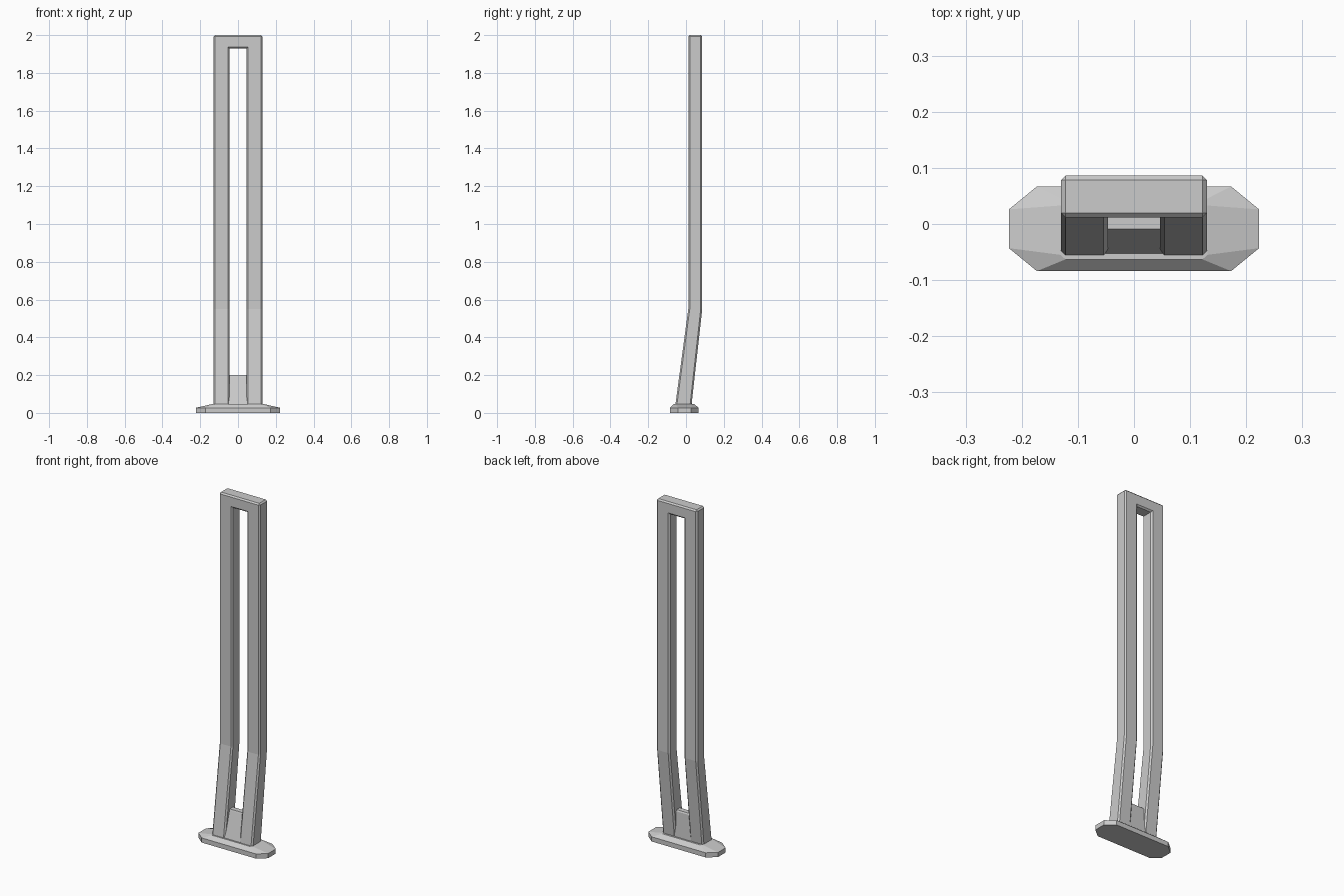
import bpy, bmesh

if "Cube" in bpy.data.objects:
    bpy.data.objects.remove(bpy.data.objects["Cube"])


def make_object(name, bm):
    bmesh.ops.recalc_face_normals(bm, faces=bm.faces)
    mesh = bpy.data.meshes.new(name)
    bm.to_mesh(mesh)
    bm.free()
    obj = bpy.data.objects.new(name, mesh)
    bpy.context.collection.objects.link(obj)
    return obj


def octagon(x, y0, y1, cx, cy):
    # Rectangle outline with its corners cut off
    return [(x - cx, y0), (x, y0 + cy), (x, y1 - cy), (x - cx, y1),
            (cx - x, y1), (-x, y1 - cy), (-x, y0 + cy), (cx - x, y0)]


def loft(name, rings):
    bm = bmesh.new()
    loops = [[bm.verts.new((x, y, z)) for x, y in pts] for pts, z in rings]
    for a, b in zip(loops, loops[1:]):
        n = len(a)
        for i in range(n):
            j = (i + 1) % n
            bm.faces.new((a[i], a[j], b[j], b[i]))
    bm.faces.new(loops[0])
    bm.faces.new(loops[-1])
    return make_object(name, bm)


def rect(x, y0, y1):
    return [(-x, y0), (x, y0), (x, y1), (-x, y1)]


# Foot plate: straight rim, then sloping up to the post
rim = octagon(0.223, -0.084, 0.067, 0.05, 0.041)
collar = octagon(0.131, -0.063, 0.041, 0.009, 0.008)
loft("foot_plate", [(rim, 0), (rim, 0.027), (collar, 0.048)])

# Slotted post: leaning legs, vertical above the bend, joined by a top bar
FRONT_LEVELS = ((0.03, -0.058), (0.55, 0.012))
BACK_LEVELS = ((0.03, 0.028), (0.55, 0.086))
OUT, IN, TOP, SLOT_TOP = 0.13, 0.046, 2.0, 1.93

# Outline as one loop in x-z: up the outside, down the inside
half = [(OUT, 0.03), (OUT, 0.55), (OUT, TOP)]
inner = [(IN, SLOT_TOP), (IN, 0.55), (IN, 0.03)]
outline = half + [(-x, z) for x, z in reversed(half)]
outline += [(-x, z) for x, z in reversed(inner)] + inner


def side_y(levels, z):
    return levels[0][1] if z < 0.1 else levels[1][1]


bm = bmesh.new()
front, back = [[bm.verts.new((x, side_y(lv, z), z)) for x, z in outline]
               for lv in (FRONT_LEVELS, BACK_LEVELS)]
for s in (front, back):
    for quad in ((0, 1, 10, 11), (1, 2, 9, 10), (2, 3, 8, 9),
                 (3, 4, 7, 8), (4, 5, 6, 7)):
        bm.faces.new([s[i] for i in quad])
for i in range(12):
    j = (i + 1) % 12
    bm.faces.new((front[i], front[j], back[j], back[i]))
bmesh.ops.recalc_face_normals(bm, faces=bm.faces)
# Chamfer every sharp outward edge
sharp = [e for e in bm.edges if e.calc_face_angle_signed(0) > 0.6]
bmesh.ops.bevel(bm, geom=sharp, offset=0.008, offset_type='OFFSET',
                segments=1, affect='EDGES', clamp_overlap=True)
make_object("slotted_post", bm)

# Tapered web closing the bottom of the slot
loft("slot_web", [(rect(0.052, -0.055, 0.031), 0.04),
                  (rect(0.050, -0.012, 0.024), 0.192),
                  (rect(0.050, -0.009, 0.020), 0.2)])
